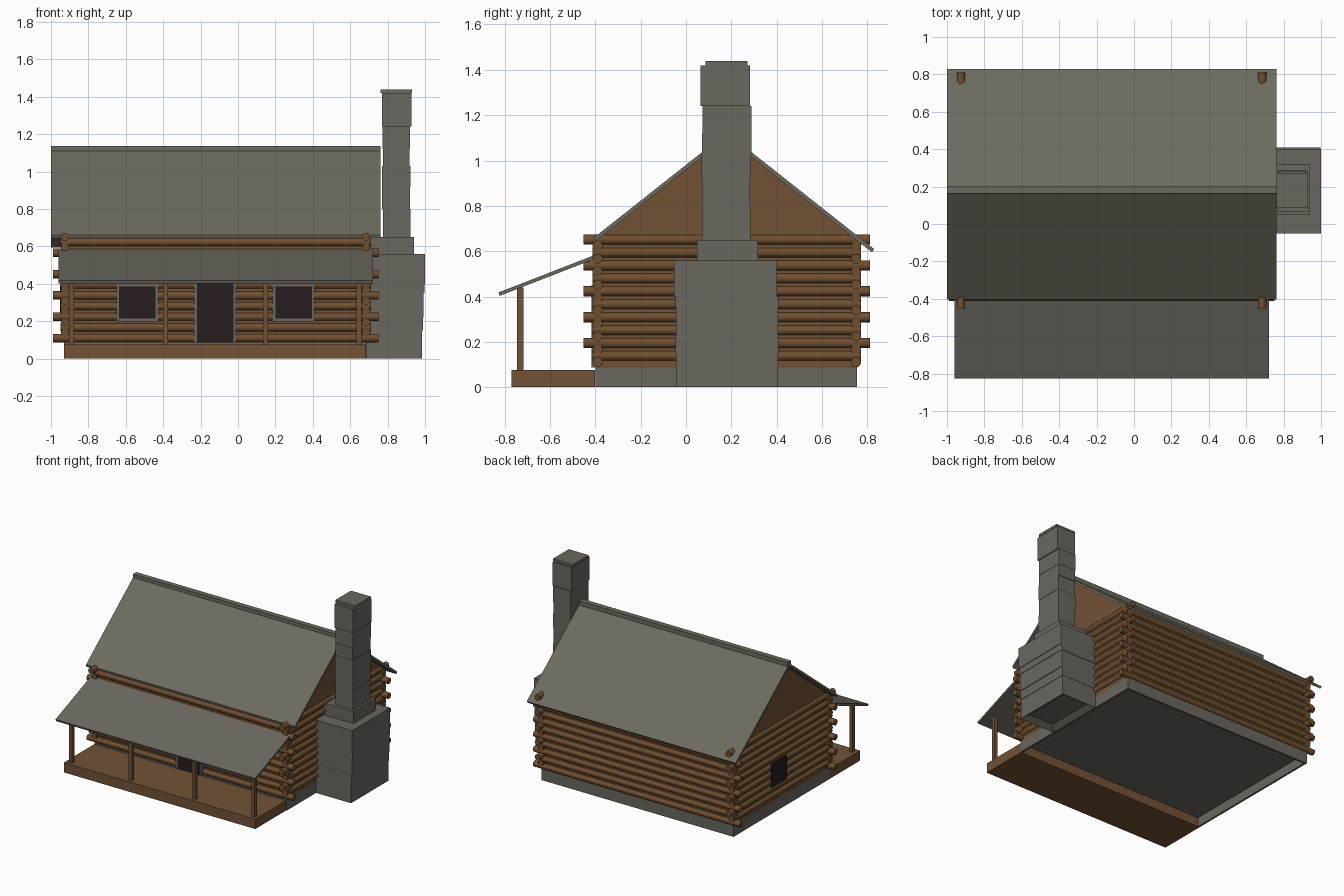
import bpy, bmesh, math
from mathutils import Matrix, Vector

if "Cube" in bpy.data.objects:
    bpy.data.objects.remove(bpy.data.objects["Cube"])


def mat(name, r, g, b):
    lin = [((c / 255 + 0.055) / 1.055) ** 2.4 for c in (r, g, b)]
    m = bpy.data.materials.new(name)
    m.diffuse_color = (*lin, 1)
    m.use_nodes = True
    m.node_tree.nodes["Principled BSDF"].inputs["Base Color"].default_value = m.diffuse_color
    return m


ROOF = mat("roof_grey", 109, 107, 95)
STONE = mat("stone_grey", 106, 103, 95)
LOG = mat("log_brown", 112, 79, 49)
PLANK = mat("plank_brown", 114, 82, 54)
GLASS = mat("dark_opening", 40, 29, 31)


def finish(name, bm, m):
    bmesh.ops.recalc_face_normals(bm, faces=bm.faces)
    me = bpy.data.meshes.new(name)
    bm.to_mesh(me)
    bm.free()
    me.materials.append(m)
    ob = bpy.data.objects.new(name, me)
    bpy.context.collection.objects.link(ob)
    return ob


def add_box(bm, x0, x1, y0, y1, z0, z1):
    size = Matrix.Diagonal((x1 - x0, y1 - y0, z1 - z0, 1))
    mid = Matrix.Translation(((x0 + x1) / 2, (y0 + y1) / 2, (z0 + z1) / 2))
    return bmesh.ops.create_cube(bm, size=1, matrix=mid @ size)["verts"]


def boxes(name, m, *dims):
    bm = bmesh.new()
    for d in dims:
        add_box(bm, *d)
    return finish(name, bm, m)


def prism(name, m, profile, x0, x1):
    """Extrude a (y, z) profile along x."""
    bm = bmesh.new()
    f = bm.faces.new([bm.verts.new((x0, y, z)) for y, z in profile])
    ext = bmesh.ops.extrude_face_region(bm, geom=[f])["geom"]
    bmesh.ops.translate(bm, vec=(x1 - x0, 0, 0),
                        verts=[v for v in ext if isinstance(v, bmesh.types.BMVert)])
    return finish(name, bm, m)


def logs(name, axis, specs, r=0.0225):
    """specs: start, end, sideways position and height of each log."""
    bm = bmesh.new()
    turn = Matrix.Rotation(math.pi / 2, 4, 'Y' if axis == 'x' else 'X')
    for a, b, side, z in specs:
        c = ((a + b) / 2, side, z) if axis == 'x' else (side, (a + b) / 2, z)
        bmesh.ops.create_cone(bm, cap_ends=True, segments=12, radius1=r, radius2=r,
                              depth=b - a, matrix=Matrix.Translation(c) @ turn)
    ob = finish(name, bm, LOG)
    bpy.context.view_layer.objects.active = ob
    ob.select_set(True)
    bpy.ops.object.shade_smooth_by_angle(angle=math.radians(40))
    ob.select_set(False)


# Stone footing: floor slab on a skirt along three sides, closed by the porch
boxes("foundation", STONE,
      (-0.93, 0.69, -0.40, 0.755, 0.07, 0.085),
      (-0.93, -0.915, -0.40, 0.755, 0, 0.07), (0.675, 0.69, -0.40, 0.755, 0, 0.07),
      (-0.915, 0.675, 0.74, 0.755, 0, 0.07))
boxes("porch_deck", PLANK, (-0.93, 0.685, -0.77, -0.401, 0, 0.075))

# Interlocking log walls, every other log longer
XL, XR, YF, YB = -0.925, 0.685, -0.39, 0.75     # wall centre lines
STEP = 0.057
front, side = [], []
for k in range(10):
    e1 = 0.065 if k % 2 == 0 else 0.025
    e2 = 0.062 if k % 2 else 0.022
    for y in (YF, YB):
        front.append((XL - e1, XR + e1, y, 0.110 + STEP * k))
    for x in (XL, XR):
        side.append((YF - e2, YB + e2, x, 0.138 + STEP * k))
logs("front_and_back_logs", 'x', front)
logs("side_logs", 'y', side)

# Solid core between the logs with gable ends
SLOPE, RIDGE_Y, RIDGE_Z = 0.79, 0.18, 1.123


def roof_z(y, drop=0.0):
    return RIDGE_Z - drop - SLOPE * abs(y - RIDGE_Y)


y0, y1 = YF - 0.005, YB + 0.005
prism("wall_core_and_gables", PLANK,
      [(y0, 0.085), (y1, 0.085), (y1, roof_z(y1, 0.018)), (RIDGE_Y, RIDGE_Z - 0.018),
       (y0, roof_z(y0, 0.018))], XL - 0.005, XR + 0.005)

# Main roof slabs, ridge cap and porch roof
T = 0.022
prism("main_roof", ROOF,
      [(-0.403, roof_z(-0.403)), (RIDGE_Y, RIDGE_Z), (0.83, roof_z(0.83)),
       (0.82, roof_z(0.82, T)), (RIDGE_Y, RIDGE_Z - T), (-0.398, roof_z(-0.398, T))],
      -1.0, 0.762)
prism("ridge_cap", ROOF, [(0.163, 1.10), (0.163, 1.137), (0.203, 1.137), (0.203, 1.09)],
      -1.0, 0.762)
prism("porch_roof", STONE, [(-0.827, 0.418), (-0.385, 0.59), (-0.385, 0.573), (-0.822, 0.403)],
      -0.96, 0.722)

# Porch posts
boxes("porch_posts", PLANK,
      *[(x - 0.0135, x + 0.0135, -0.745, -0.717, 0.075, 0.44)
        for x in (-0.89, -0.388, 0.147, 0.648)])


# Door and windows: grey surround with a dark panel
def opening(name, x0, x1, z0, z1, sill):
    yf, w = -0.417, 0.015
    parts = [(x0, x0 + w, yf, -0.39, z0, z1), (x1 - w, x1, yf, -0.39, z0, z1),
             (x0 + w, x1 - w, yf, -0.39, z1 - w, z1)]
    if sill:
        parts.append((x0 + w, x1 - w, yf, -0.39, z0, z0 + w))
    boxes(name + "_frame", STONE, *parts)
    boxes(name + "_panel", GLASS,
          (x0 + w, x1 - w, -0.415, -0.407, z0 + (w if sill else 0), z1 - w))


opening("door", -0.235, -0.01, 0.086, 0.45, False)
opening("left_window", -0.65, -0.425, 0.2, 0.4, True)
opening("right_window", 0.185, 0.41, 0.2, 0.4, True)
boxes("side_window_panel", GLASS, (XL - 0.027, XL - 0.019, 0.14, 0.325, 0.215, 0.395))

# Chimney built of slightly uneven stone courses: x0, x1, y0, y1, z0, z1
courses = [
    (0.690, 0.985, -0.045, 0.405, 0.00, 0.15), (0.690, 0.988, -0.046, 0.407, 0.15, 0.22),
    (0.690, 0.993, -0.045, 0.405, 0.22, 0.35), (0.690, 0.996, -0.046, 0.408, 0.35, 0.40),
    (0.690, 1.000, -0.052, 0.402, 0.40, 0.56),
    (0.690, 0.940, 0.048, 0.318, 0.56, 0.65),
    (0.775, 0.922, 0.070, 0.285, 0.65, 0.80), (0.769, 0.920, 0.070, 0.283, 0.80, 0.92),
    (0.770, 0.922, 0.068, 0.284, 0.92, 1.03), (0.774, 0.918, 0.070, 0.288, 1.03, 1.12),
    (0.772, 0.920, 0.073, 0.290, 1.12, 1.24),
    (0.770, 0.927, 0.063, 0.282, 1.24, 1.42), (0.762, 0.930, 0.085, 0.272, 1.42, 1.44),
]
bm = bmesh.new()
for c in courses:
    add_box(bm, *c)
# Hollow under the chimney base
base = min(bm.faces, key=lambda f: f.calc_center_median().z)
bmesh.ops.inset_region(bm, faces=[base], thickness=0.06)
bmesh.ops.translate(bm, verts=base.verts[:], vec=Vector((0, 0, 0.03)))
finish("chimney", bm, STONE)
